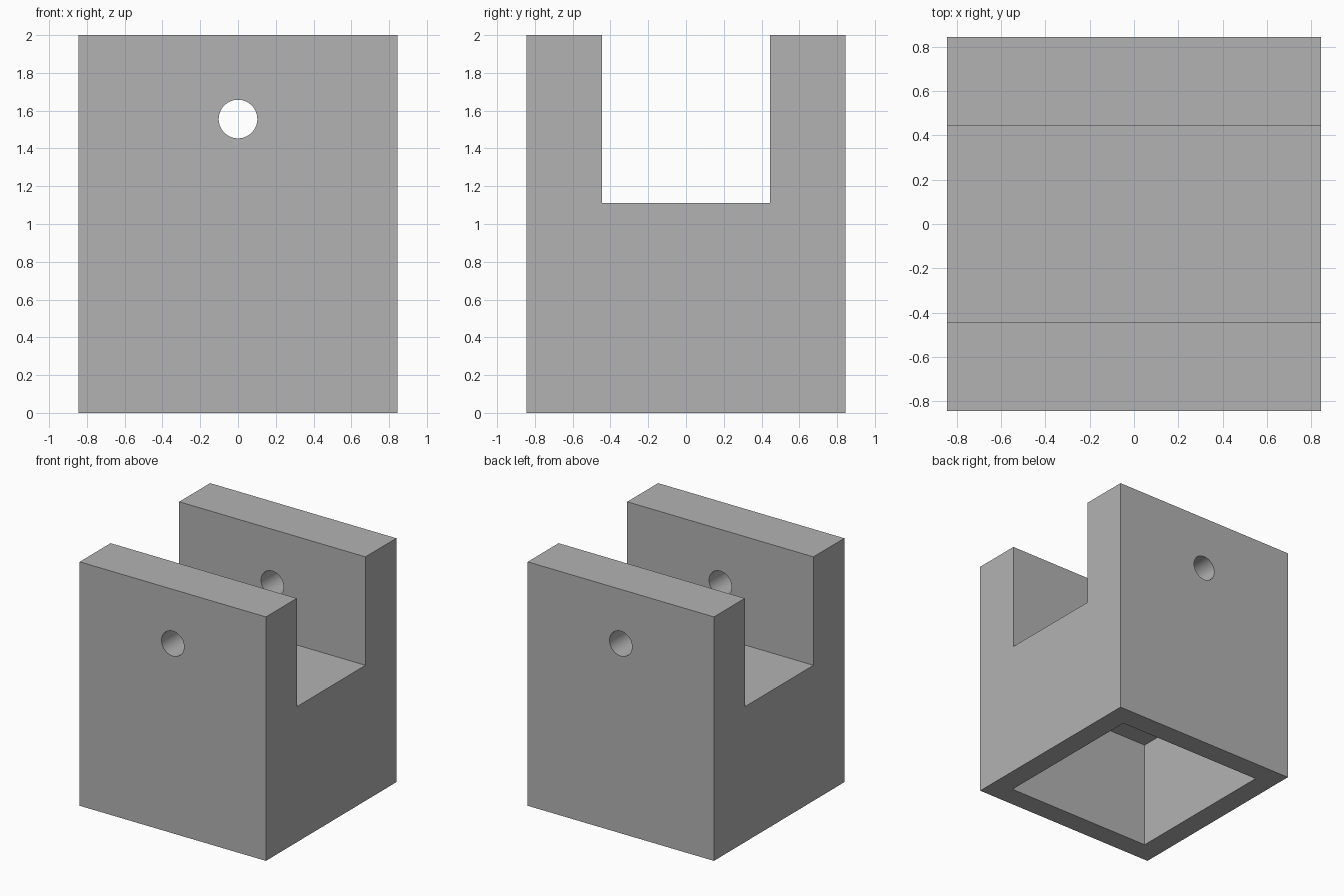
import bpy
from math import radians

# Remove the default cube
if "Cube" in bpy.data.objects:
    bpy.data.objects.remove(bpy.data.objects["Cube"], do_unlink=True)

UNIT = 2 / 45            # the block is 45 units tall
WIDTH, HEIGHT = 38 * UNIT, 45 * UNIT
SLOT_WIDTH, SLOT_FLOOR = 20 * UNIT, 25 * UNIT
CAVITY_WIDTH, CAVITY_TOP = 30 * UNIT, 20 * UNIT
HOLE_RADIUS, HOLE_HEIGHT = 2.3 * UNIT, 35 * UNIT
OVERLAP = 0.2            # cutters reach past the block


def box(name, width, depth, bottom, top):
    bpy.ops.mesh.primitive_cube_add(size=1, location=(0, 0, (bottom + top) / 2))
    ob = bpy.context.object
    ob.name = name
    ob.scale = (width, depth, top - bottom)
    bpy.ops.object.transform_apply(location=True, rotation=True, scale=True)
    return ob


# Main block
block = box("clevis_block", WIDTH, WIDTH, 0, HEIGHT)

# Slot between the two ears, hollow underside and pin hole
slot = box("slot_cutter", WIDTH + OVERLAP, SLOT_WIDTH, SLOT_FLOOR, HEIGHT + OVERLAP)
cavity = box("cavity_cutter", CAVITY_WIDTH, CAVITY_WIDTH, -OVERLAP, CAVITY_TOP)
bpy.ops.mesh.primitive_cylinder_add(
    vertices=64, radius=HOLE_RADIUS, depth=WIDTH + OVERLAP,
    location=(0, 0, HOLE_HEIGHT), rotation=(radians(90), 0, 0))
pin_hole = bpy.context.object
pin_hole.name = "pin_hole_cutter"

cutters = (slot, cavity, pin_hole)
for cutter in cutters:
    cutter.hide_render = True
    mod = block.modifiers.new(cutter.name, 'BOOLEAN')
    mod.operation = 'DIFFERENCE'
    mod.solver = 'EXACT'
    mod.object = cutter

# Apply the cuts and drop the cutters
bpy.ops.object.select_all(action='DESELECT')
block.select_set(True)
bpy.context.view_layer.objects.active = block
for cutter in cutters:
    bpy.ops.object.modifier_apply(modifier=cutter.name)
for cutter in cutters:
    bpy.data.objects.remove(cutter, do_unlink=True)

# Plain grey material
grey = bpy.data.materials.new("plain grey")
grey.use_nodes = True
colour = (0.45, 0.45, 0.45, 1)
grey.diffuse_color = colour
grey.node_tree.nodes["Principled BSDF"].inputs["Base Color"].default_value = colour
block.data.materials.clear()
block.data.materials.append(grey)

# Smooth hole walls, sharp block edges
bpy.ops.object.shade_smooth_by_angle(angle=radians(30))
